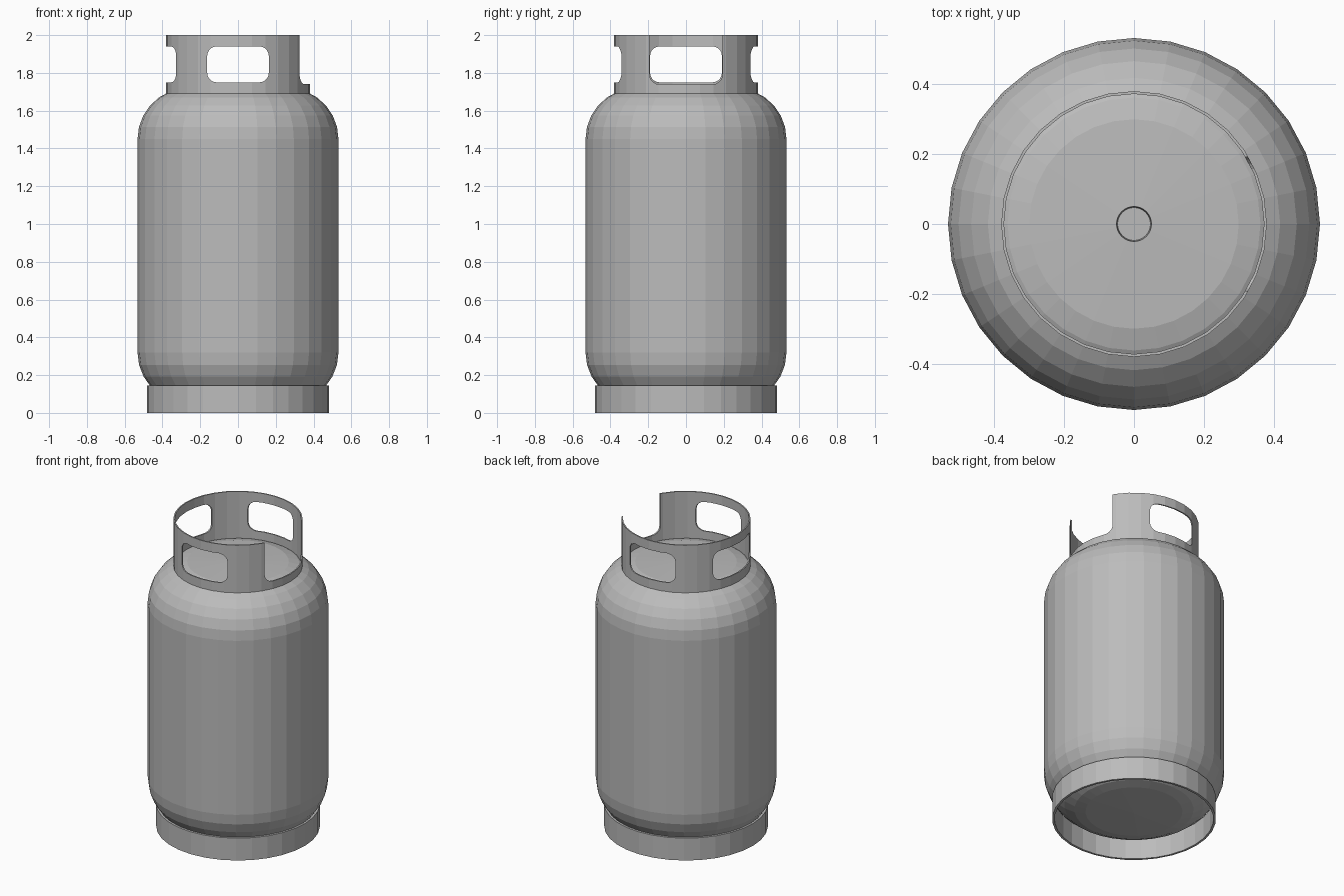
import bpy, bmesh, math
from mathutils import Matrix

cube = bpy.data.objects.get("Cube")
if cube:
    bpy.data.objects.remove(cube, do_unlink=True)

SEGMENTS = 32

steel = bpy.data.materials.new("grey_steel")
steel.use_nodes = True
GREY = (0.5, 0.5, 0.5, 1)
steel.diffuse_color = GREY
steel.node_tree.nodes["Principled BSDF"].inputs["Base Color"].default_value = GREY


def make_object(name, bm):
    bmesh.ops.recalc_face_normals(bm, faces=bm.faces)
    mesh = bpy.data.meshes.new(name)
    bm.to_mesh(mesh)
    bm.free()
    mesh.materials.append(steel)
    obj = bpy.data.objects.new(name, mesh)
    bpy.context.collection.objects.link(obj)
    return obj


def lathe(name, profile, closed=False):
    """Spin (radius, z) points about the z axis."""
    bm = bmesh.new()
    verts = [bm.verts.new((r, 0, z)) for r, z in profile]
    pairs = list(zip(verts, verts[1:]))
    if closed:
        pairs.append((verts[-1], verts[0]))
    edges = [bm.edges.new(p) for p in pairs]
    bmesh.ops.spin(bm, geom=verts + edges, cent=(0, 0, 0), axis=(0, 0, 1),
                   angle=math.tau, steps=SEGMENTS)
    bmesh.ops.remove_doubles(bm, verts=bm.verts, dist=0.0005)
    return make_object(name, bm)


def tube(name, outer, wall, bottom, top):
    inner = outer - wall
    return lathe(name, [(outer, bottom), (outer, top), (inner, top), (inner, bottom)], True)


def arc(cx, cz, radius, start, end, steps):
    angles = [math.radians(start + (end - start) * i / steps) for i in range(steps + 1)]
    return [(cx + radius * math.cos(a), cz + radius * math.sin(a)) for a in angles]


def window_cutter(name, half_width, low, high, turn, corner=0.05):
    """Rounded slab that passes through one side of the collar."""
    outline = []
    for cx, cz, start in ((half_width - corner, high - corner, 0),
                          (corner - half_width, high - corner, 90),
                          (corner - half_width, low + corner, 180),
                          (half_width - corner, low + corner, 270)):
        outline += arc(cx, cz, corner, start, start + 90, 5)
    bm = bmesh.new()
    face = bm.faces.new([bm.verts.new((x, -0.6, z)) for x, z in outline])
    extruded = bmesh.ops.extrude_face_region(bm, geom=[face])["geom"]
    moved = [v for v in extruded if isinstance(v, bmesh.types.BMVert)]
    bmesh.ops.translate(bm, verts=moved, vec=(0, 0.5, 0))
    bmesh.ops.transform(bm, verts=bm.verts, matrix=Matrix.Rotation(math.radians(turn), 4, 'Z'))
    cutter = make_object(name, bm)
    cutter.hide_render = True
    return cutter


# Tank body: rounded ends, straight wall and a shallow valve socket on top
profile = [(0, 0.04)]
profile += arc(0.262, 0.32, 0.27, -85, 0, 6)
profile += arc(0.262, 1.45, 0.27, 0, 82, 6)
profile += [(0.05, 1.728), (0.047, 1.69), (0, 1.69)]
lathe("tank_body", profile)

# Foot ring, open underneath
tube("foot_ring", 0.482, 0.014, 0, 0.145)

# Guard collar with three hand holes and an open notch on its left side
collar = tube("guard_collar", 0.38, 0.008, 1.68, 2.0)
cutters = [
    window_cutter("front_hole_cutter", 0.163, 1.75, 1.94, 0),
    window_cutter("left_notch_cutter", 0.192, 1.74, 2.2, 90),
    window_cutter("back_hole_cutter", 0.163, 1.75, 1.94, 180),
    window_cutter("right_hole_cutter", 0.19, 1.75, 1.94, 270),
]
bpy.context.view_layer.objects.active = collar
for cutter in cutters:
    cut = collar.modifiers.new(cutter.name, 'BOOLEAN')
    cut.operation = 'DIFFERENCE'
    cut.solver = 'EXACT'
    cut.object = cutter
    bpy.ops.object.modifier_apply(modifier=cut.name)
for cutter in cutters:
    bpy.data.objects.remove(cutter, do_unlink=True)
